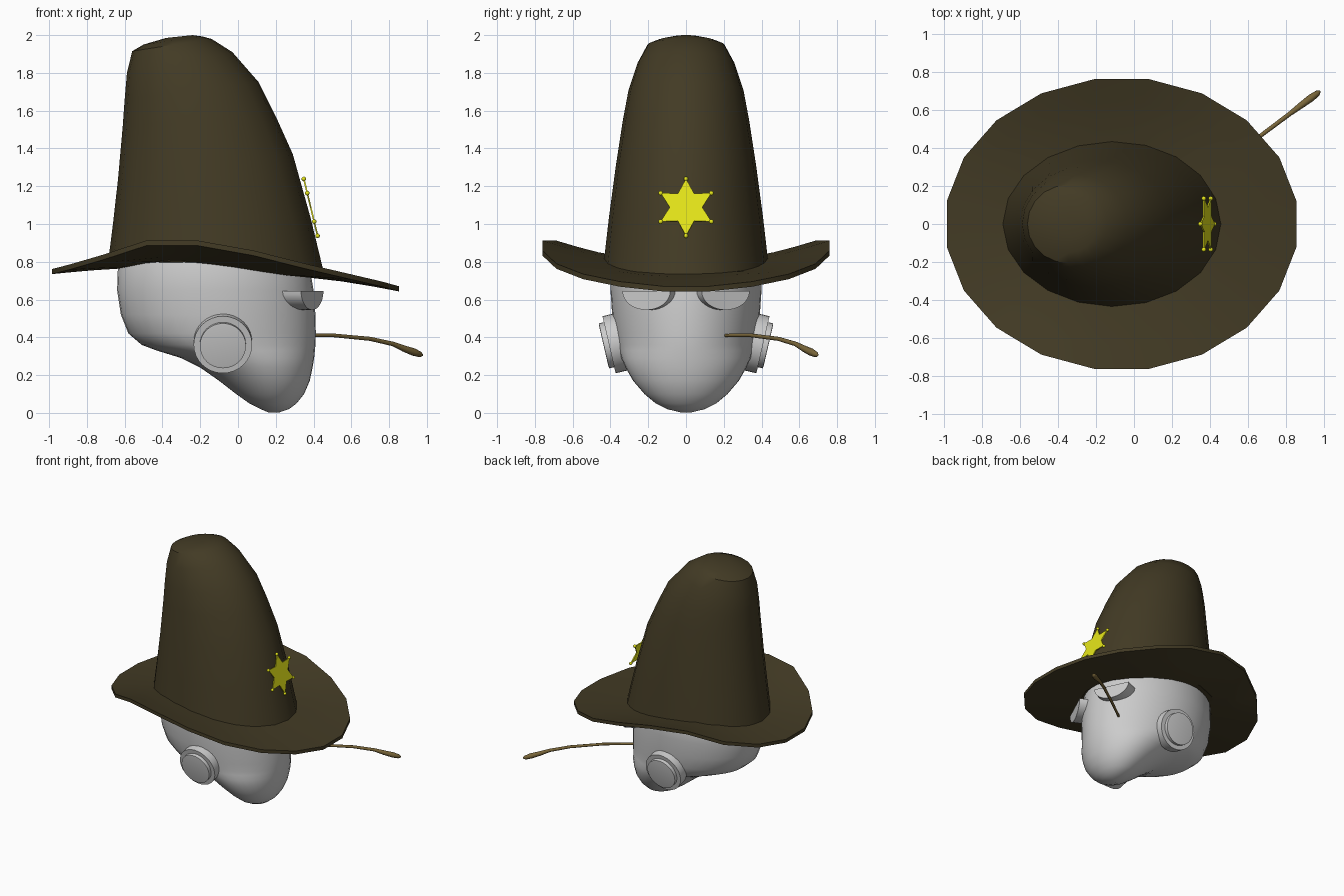
import bpy, bmesh
from math import sin, cos, pi, radians
from mathutils import Vector, Matrix

if "Cube" in bpy.data.objects:
    bpy.data.objects.remove(bpy.data.objects["Cube"])


def material(name, rgb):
    m = bpy.data.materials.new(name)
    m.diffuse_color = (*rgb, 1)
    m.use_nodes = True
    m.node_tree.nodes["Principled BSDF"].inputs["Base Color"].default_value = m.diffuse_color
    return m


FELT = material("felt", (0.055, 0.043, 0.018))
GOLD = material("gold", (0.80, 0.80, 0.01))
STRAW = material("straw", (0.19, 0.13, 0.04))


def finish(name, bm, mat=None, angle=35):
    bmesh.ops.recalc_face_normals(bm, faces=bm.faces)
    me = bpy.data.meshes.new(name)
    bm.to_mesh(me)
    bm.free()
    ob = bpy.data.objects.new(name, me)
    bpy.context.collection.objects.link(ob)
    if mat:
        me.materials.append(mat)
    bpy.ops.object.select_all(action='DESELECT')
    ob.select_set(True)
    bpy.context.view_layer.objects.active = ob
    bpy.ops.object.shade_smooth_by_angle(angle=radians(angle))
    return ob


def skin(name, rings, mat=None, caps=True, angle=35):
    """Bridge a list of equal-sized point loops."""
    bm = bmesh.new()
    loops = [[bm.verts.new(p) for p in r] for r in rings]
    n = len(loops[0])
    for a, b in zip(loops, loops[1:]):
        for i in range(n):
            j = (i + 1) % n
            bm.faces.new((a[i], a[j], b[j], b[i]))
    if caps:
        bm.faces.new(loops[0])
        bm.faces.new(loops[-1])
    return finish(name, bm, mat, angle)


def oval(xl, zl, xr, zr, yh, n, bump=0.0):
    """Tilted elliptical ring from back point (xl, zl) to front point (xr, zr)."""
    pts = []
    for i in range(n):
        c, s = cos(2 * pi * i / n), sin(2 * pi * i / n)
        pts.append(((xl + xr) / 2 + (xr - xl) / 2 * c, yh * s,
                    (zl + zr) / 2 + (zr - zl) / 2 * c + bump * s * s))
    return pts


# Head: horizontal ovals (z, back x, front x, half width), chin to skull
head = [(0.003, 0.16, 0.22, 0.03), (0.02, 0.12, 0.27, 0.10), (0.05, 0.06, 0.31, 0.16),
        (0.10, -0.01, 0.35, 0.22), (0.17, -0.10, 0.38, 0.28), (0.24, -0.20, 0.395, 0.32),
        (0.29, -0.30, 0.403, 0.342), (0.33, -0.43, 0.407, 0.355), (0.36, -0.51, 0.41, 0.364),
        (0.42, -0.58, 0.412, 0.377), (0.52, -0.62, 0.41, 0.391), (0.65, -0.64, 0.40, 0.40),
        (0.80, -0.635, 0.375, 0.40), (0.95, -0.55, 0.28, 0.33), (1.02, -0.35, 0.1, 0.18)]
skin("head", [oval(b, z, f, z, w, 40) for z, b, f, w in head], angle=60)

# Hat crown: tilted ovals
crown = [(-0.69, 0.78, 0.46, 0.72, 0.435, 0.05), (-0.662, 1.0, 0.385, 1.03, 0.408, 0.02),
         (-0.635, 1.24, 0.29, 1.37, 0.372, 0), (-0.61, 1.52, 0.20, 1.57, 0.335, 0),
         (-0.60, 1.66, 0.11, 1.75, 0.305, 0), (-0.588, 1.80, -0.03, 1.91, 0.255, 0),
         (-0.56, 1.915, -0.14, 1.98, 0.205, 0), (-0.50, 1.95, -0.19, 1.993, 0.15, 0),
         (-0.38, 1.985, -0.24, 2.0, 0.065, 0)]
skin("hat_crown", [oval(a, za, b, zb, w, 20, k) for a, za, b, zb, w, k in crown], FELT, angle=40)

# Hat brim: heights at the rim and at the crown, front to back, mirrored over y
RIM = [0.670, 0.695, 0.735, 0.79, 0.86, 0.912, 0.912, 0.835, 0.785, 0.762]
INNER = [0.74, 0.745, 0.755, 0.775, 0.80, 0.82, 0.83, 0.82, 0.80, 0.79]


def brim_ring(t, drop):
    pts = []
    for i in range(20):
        a = radians(9 + 18 * i)
        k = min(i, 19 - i)
        cx, rx, ry = -0.115 + 0.05 * t, 0.53 + 0.40 * t, 0.40 + 0.37 * t
        z = INNER[k] + (RIM[k] - INNER[k]) * t ** 1.25 - drop
        pts.append((cx + rx * cos(a), ry * sin(a), z))
    return pts


brim = [brim_ring(t, 0) for t in (0, 0.33, 0.67, 1)]
brim += [brim_ring(t, 0.027) for t in (1, 0.67, 0.33, 0)]
skin("hat_brim", brim + brim[:1], FELT, caps=False, angle=40)

# Star badge with a ball on each tip, leaning back against the crown
lean = Vector((-0.235, 0, 0.972))
out = Vector((0.972, 0, 0.235))
mid = Vector((0.385, 0, 1.088))


def on_badge(r, deg, d=0.0):
    a = radians(deg)
    return mid + Vector((0, r * cos(a), 0)) + lean * r * sin(a) + out * d


outline = [(0.155 if i % 2 == 0 else 0.086, 90 + 30 * i) for i in range(12)]
skin("star_badge", [[on_badge(r, a, d) for r, a in outline] for d in (-0.004, 0.004)],
     GOLD, angle=20)
bm = bmesh.new()
for r, a in outline[::2]:
    bmesh.ops.create_uvsphere(bm, u_segments=12, v_segments=8, radius=0.012,
                              matrix=Matrix.Translation(on_badge(r, a)))
finish("star_tips", bm, GOLD, 60)

for side, word in ((1, "left"), (-1, "right")):
    # Eye: flat-topped half disc, turned outward
    ang = radians(25) * side
    normal = Vector((cos(ang), sin(ang), 0))
    across = Vector((-sin(ang), cos(ang), 0))
    c = Vector((0.393, 0.21 * side, 0.645))
    arc = [(cos(pi + pi * i / 16), sin(pi + pi * i / 16)) for i in range(17)]
    skin("eye_" + word, [[c + normal * d + across * 0.14 * u + Vector((0, 0, 0.1 * v))
                          for u, v in arc] for d in (-0.15, 0)])

    # Ear: two stacked discs tilted slightly downward
    axis = Vector((0, 0.974 * side, -0.225))
    up = Vector((0, 0.225 * side, 0.974))
    base = Vector((-0.08, 0.39 * side, 0.365))
    steps = [(0.155, -0.06), (0.155, 0.018), (0.122, 0.018), (0.122, 0.045), (0.112, 0.047)]
    skin("ear_" + word, [[base + axis * d + Vector((r * cos(2 * pi * i / 32), 0, 0))
                          + up * r * sin(2 * pi * i / 32) for i in range(32)]
                         for r, d in steps])

# Straw in the mouth: short tapered stalk with a swollen tip
path = [(0.31, 0.20, 0.41, 0.009), (0.50, 0.34, 0.411, 0.010), (0.70, 0.49, 0.392, 0.011),
        (0.82, 0.58, 0.365, 0.012), (0.88, 0.625, 0.340, 0.017), (0.93, 0.662, 0.322, 0.020),
        (0.965, 0.688, 0.309, 0.015), (0.978, 0.698, 0.305, 0.004)]
side_dir = Vector((-0.6, 0.8, 0))
rings = []
for i, p in enumerate(path):
    lo, hi = Vector(path[max(i - 1, 0)][:3]), Vector(path[min(i + 1, len(path) - 1)][:3])
    up = (hi - lo).normalized().cross(side_dir).normalized()
    rings.append([Vector(p[:3]) + p[3] * (side_dir * cos(pi * k / 5) + up * sin(pi * k / 5))
                  for k in range(10)])
skin("straw", rings, STRAW, angle=60)
